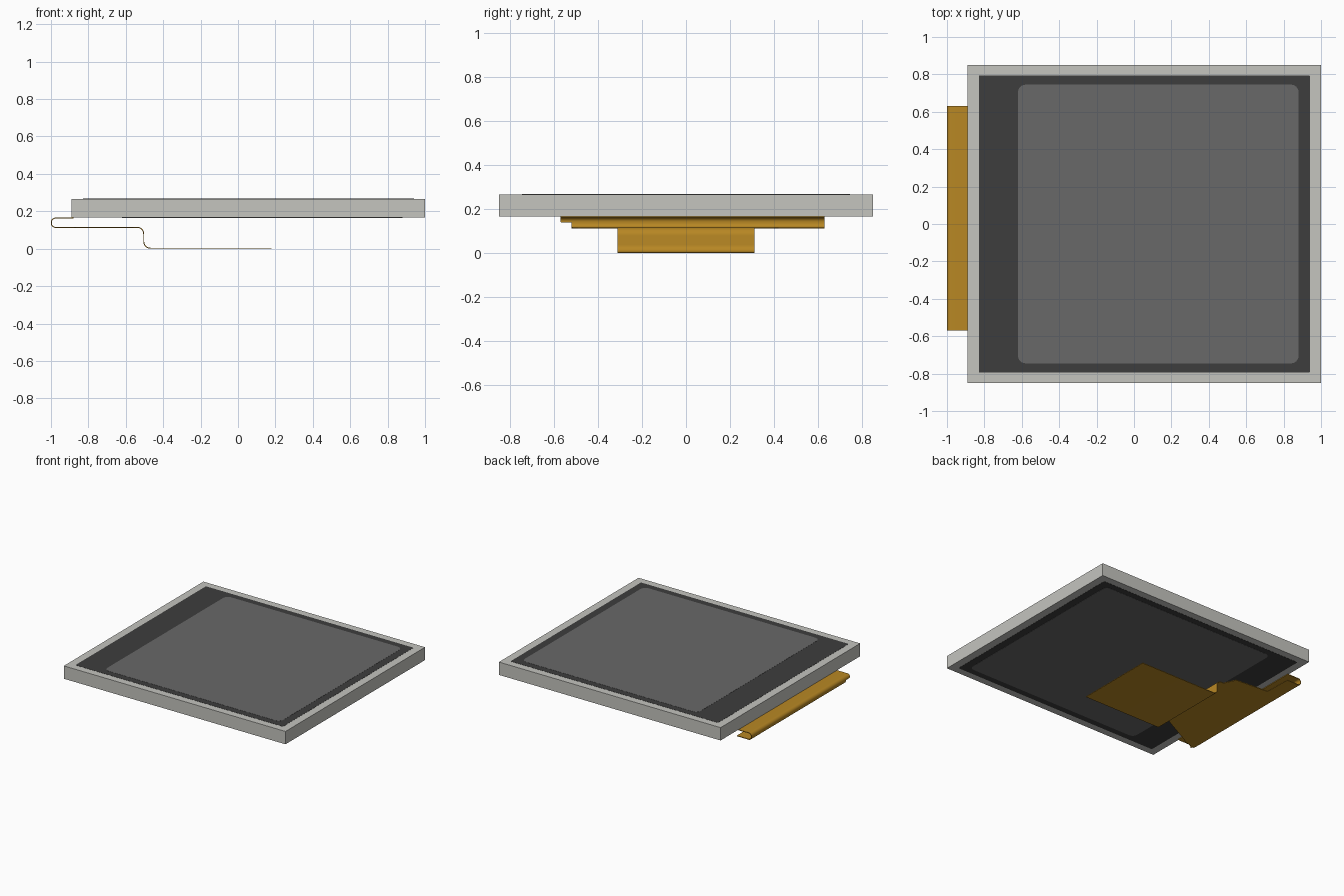
import bpy, bmesh, math
from mathutils import Vector

cube = bpy.data.objects.get("Cube")
if cube:
    bpy.data.objects.remove(cube, do_unlink=True)


def material(name, srgb):
    color = [c / 12.92 if c < 0.04 else ((c + 0.055) / 1.055) ** 2.4 for c in srgb] + [1]
    mat = bpy.data.materials.new(name)
    mat.use_nodes = True
    mat.diffuse_color = color
    mat.node_tree.nodes["Principled BSDF"].inputs["Base Color"].default_value = color
    return mat


glass = material("pale grey glass", (0.77, 0.77, 0.75))
black = material("dark border", (0.24, 0.24, 0.24))
grey = material("grey display", (0.41, 0.41, 0.41))
amber = material("amber film", (0.72, 0.53, 0.14))


def finish(name, bm, mat):
    bmesh.ops.recalc_face_normals(bm, faces=bm.faces)
    mesh = bpy.data.meshes.new(name)
    bm.to_mesh(mesh)
    bm.free()
    mesh.materials.append(mat)
    obj = bpy.data.objects.new(name, mesh)
    bpy.context.collection.objects.link(obj)
    return obj


def slab(name, x0, x1, half_y, z0, z1, mat, radius=0):
    """Flat plate with optionally rounded corners."""
    bm = bmesh.new()
    steps = 6 if radius else 0
    ring = []
    for i, (sx, sy) in enumerate([(1, 1), (-1, 1), (-1, -1), (1, -1)]):
        cx = (x1 if sx > 0 else x0) - sx * radius
        cy = sy * (half_y - radius)
        for k in range(steps + 1):
            a = math.pi / 2 * (i + k / max(steps, 1))
            ring.append(bm.verts.new((cx + radius * math.cos(a), cy + radius * math.sin(a), z0)))
    base = bm.faces.new(ring)
    top = bmesh.ops.extrude_face_region(bm, geom=[base], use_keep_orig=True)["geom"]
    bmesh.ops.translate(bm, vec=(0, 0, z1 - z0),
                        verts=[v for v in top if isinstance(v, bmesh.types.BMVert)])
    return finish(name, bm, mat)


# Panel body with border and display plates on both faces
LOW, HIGH = 0.167, 0.266
slab("panel_body", -0.89, 1, 0.85, LOW, HIGH, glass)
for side, z, d in (("top", HIGH, 1), ("bottom", LOW, -1)):
    slab(side + "_border", -0.83, 0.94, 0.795, z - d * 0.001, z + d * 0.001, black, 0.006)
    slab(side + "_display", -0.62, 0.88, 0.745, z - d * 0.001, z + d * 0.002, grey, 0.04)

# Folded ribbon: x, z, y start, y end, bend radius
UP, MID, END = 0.1635, 0.114, 0.0025
stations = [
    (-0.88, UP, -0.57, 0.63, 0),
    (-0.9975, UP, -0.57, 0.63, 0.022),
    (-0.9975, 0.140, -0.57, 0.63, 0),
    (-0.9975, 0.138, -0.52, 0.63, 0),
    (-0.9975, MID, -0.52, 0.63, 0.022),
    (-0.875, MID, -0.49, 0.63, 0),
    (-0.870, MID, -0.48, 0.42, 0),
    (-0.60, MID, -0.34, 0.40, 0),
    (-0.56, MID, -0.31, 0.31, 0),
    (-0.504, MID, -0.31, 0.31, 0.035),
    (-0.504, END, -0.31, 0.31, 0.035),
    (0.18, END, -0.31, 0.31, 0),
]
bm = bmesh.new()
rows = []
for i, (x, z, y0, y1, r) in enumerate(stations):
    p = Vector((x, z))
    points = [p]
    if r:
        u = (Vector(stations[i - 1][:2]) - p).normalized()
        w = (Vector(stations[i + 1][:2]) - p).normalized()
        angles = [math.pi / 2 * k / 8 for k in range(9)]
        points = [p + r * (u + w - w * math.cos(a) - u * math.sin(a)) for a in angles]
    rows += [[bm.verts.new((q.x, y, q.y)) for y in (y0, y1)] for q in points]
for a, b in zip(rows, rows[1:]):
    bm.faces.new((a[0], a[1], b[1], b[0]))
ribbon = finish("ribbon_cable", bm, amber)
thick = ribbon.modifiers.new("thickness", "SOLIDIFY")
thick.thickness = 0.005
thick.offset = 0

# Smooth bends, sharp rims
bpy.ops.object.select_all(action="DESELECT")
ribbon.select_set(True)
bpy.context.view_layer.objects.active = ribbon
bpy.ops.object.modifier_apply(modifier=thick.name)
bpy.ops.object.shade_smooth_by_angle(angle=math.radians(30))
